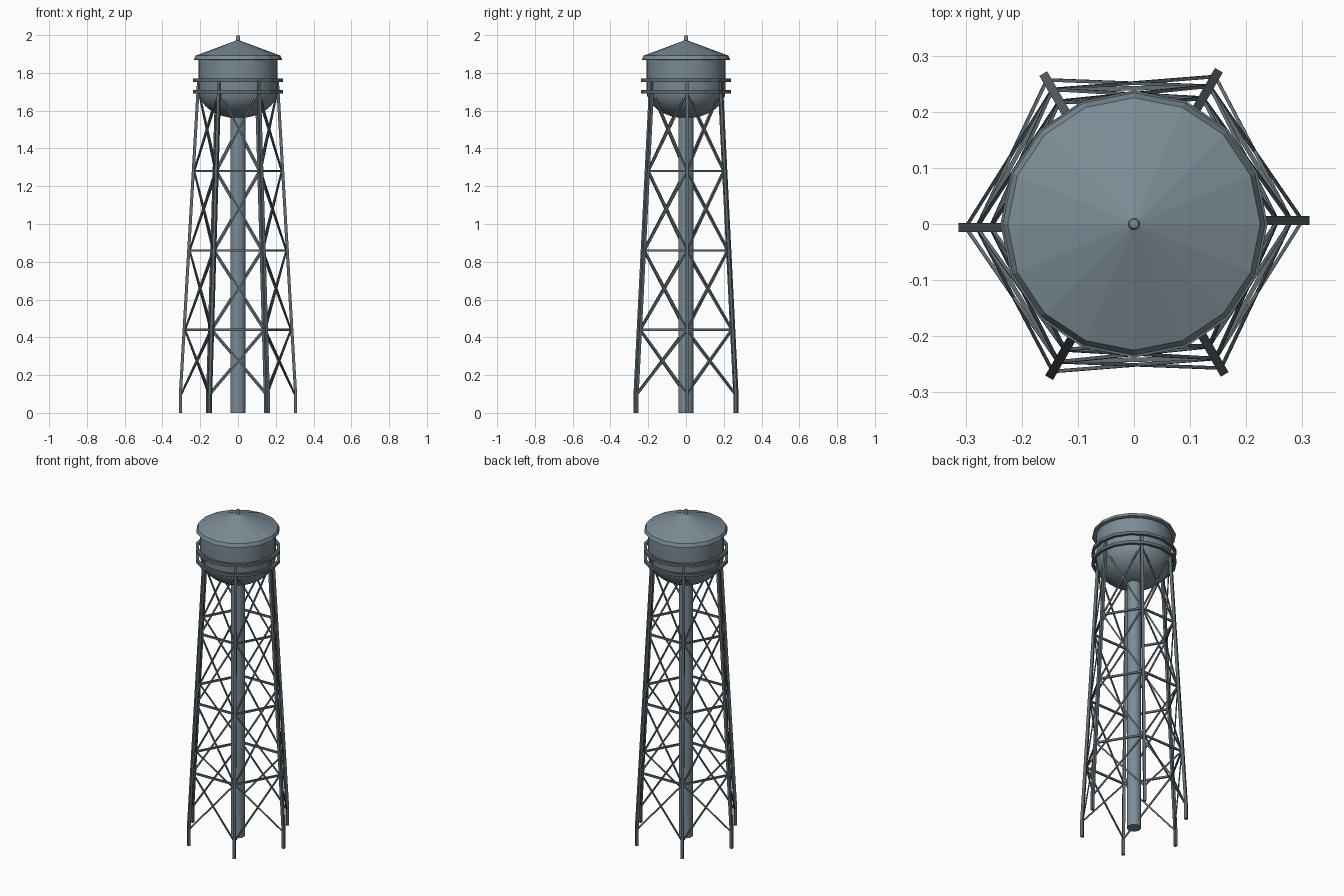
import bpy, bmesh
from math import sin, cos, pi, radians
from mathutils import Vector, Matrix

if "Cube" in bpy.data.objects:
    bpy.data.objects.remove(bpy.data.objects["Cube"])


def material(name, rgb):
    m = bpy.data.materials.new(name)
    m.diffuse_color = (*rgb, 1)
    m.use_nodes = True
    m.node_tree.nodes["Principled BSDF"].inputs["Base Color"].default_value = m.diffuse_color
    return m


TANK = material("tank_paint", (0.20, 0.26, 0.30))
STEEL = material("frame_paint", (0.12, 0.155, 0.175))


def finish(name, bm, mat, smooth=False):
    bmesh.ops.recalc_face_normals(bm, faces=bm.faces)
    me = bpy.data.meshes.new(name)
    bm.to_mesh(me)
    bm.free()
    me.materials.append(mat)
    ob = bpy.data.objects.new(name, me)
    bpy.context.collection.objects.link(ob)
    if smooth:
        bpy.ops.object.select_all(action='DESELECT')
        ob.select_set(True)
        bpy.context.view_layer.objects.active = ob
        bpy.ops.object.shade_smooth_by_angle(angle=radians(35))
    return ob


def lathe(name, profile, sides, mat=TANK, closed=False, smooth=True):
    """Revolve (radius, z) points around z."""
    bm = bmesh.new()
    rings = []
    for r, z in profile:
        if r == 0:
            rings.append([bm.verts.new((0, 0, z))] * sides)
        else:
            rings.append([bm.verts.new((r * cos(2 * pi * i / sides), r * sin(2 * pi * i / sides), z))
                          for i in range(sides)])
    pairs = list(zip(rings, rings[1:])) + ([(rings[-1], rings[0])] if closed else [])
    for a, b in pairs:
        for i in range(sides):
            j = (i + 1) % sides
            bm.faces.new(dict.fromkeys((a[i], a[j], b[j], b[i])))
    return finish(name, bm, mat, smooth)


def beam(bm, a, b, wx, wy, side, extra=0):
    """Bar from a to b: width wx along side, wy across it, lengthened by extra."""
    d = (b - a).normalized()
    x = (side - d * side.dot(d)).normalized()
    y = d.cross(x)
    m = Matrix((x * wx, y * wy, d * ((b - a).length + extra))).transposed().to_4x4()
    m.translation = (a + b) / 2
    bmesh.ops.create_cube(bm, size=1, matrix=m)


def leg_point(k, z, inset=0.0, off=0.006):
    t = k * pi / 3
    r = 0.305 - 0.058 * max(z - 0.1, 0) - inset
    return Vector((r * cos(t) - off * sin(t), r * sin(t) + off * cos(t), z))


# Tank with bowl-shaped bottom
bowl = [(0.21 * sin(i * pi / 16), 1.71 - 0.15 * cos(i * pi / 16)) for i in range(8)]
bowl[0] = (0, 1.56)
lathe("tank", bowl + [(0.21, 1.71), (0.21, 1.885), (0, 1.885)], 32)

# Conical roof with steep brim, and finial
lathe("roof", [(0, 1.875), (0.228, 1.868), (0.234, 1.87), (0.225, 1.891), (0, 1.975)], 16, smooth=False)
lathe("finial", [(0, 1.96), (0.011, 1.96), (0.011, 1.99), (0.008, 1.997), (0, 2.0)], 12)

# Central riser pipe
lathe("riser_pipe", [(0, 0), (0.04, 0), (0.04, 1.6), (0, 1.6)], 16)

# Walkway ring and hand rail
for name, z in (("walkway_ring", 1.70), ("hand_rail", 1.76)):
    lathe(name, [(0.222, z - 0.009), (0.238, z - 0.009), (0.238, z + 0.009), (0.222, z + 0.009)],
          16, STEEL, closed=True, smooth=False)

# Legs: upright foot, then a leaning shaft up to the rail
bm = bmesh.new()
for k in range(6):
    t = k * pi / 3
    side = Vector((cos(t), sin(t), 0))
    beam(bm, leg_point(k, 0), leg_point(k, 0.101), 0.016, 0.016, side)
    beam(bm, leg_point(k, 0.099), leg_point(k, 1.765), 0.016, 0.016, side)
finish("legs", bm, STEEL)

# Horizontal struts and crossed flat braces between neighbouring legs
struts, braces = bmesh.new(), bmesh.new()
levels = [0.1, 0.44, 0.86, 1.28, 1.70]
for k in range(6):
    t = (k + 0.5) * pi / 3
    out = Vector((cos(t), sin(t), 0))
    for z in levels[1:4]:
        beam(struts, leg_point(k, z, 0.006), leg_point(k + 1, z, 0.006), 0.008, 0.012, out, 0.015)
    for lo, hi in zip(levels, levels[1:]):
        for a, b in ((k, k + 1), (k + 1, k)):
            beam(braces, leg_point(a, lo, 0.005), leg_point(b, hi, 0.005), 0.006, 0.009, out)
finish("struts", struts, STEEL)
finish("cross_braces", braces, STEEL)
